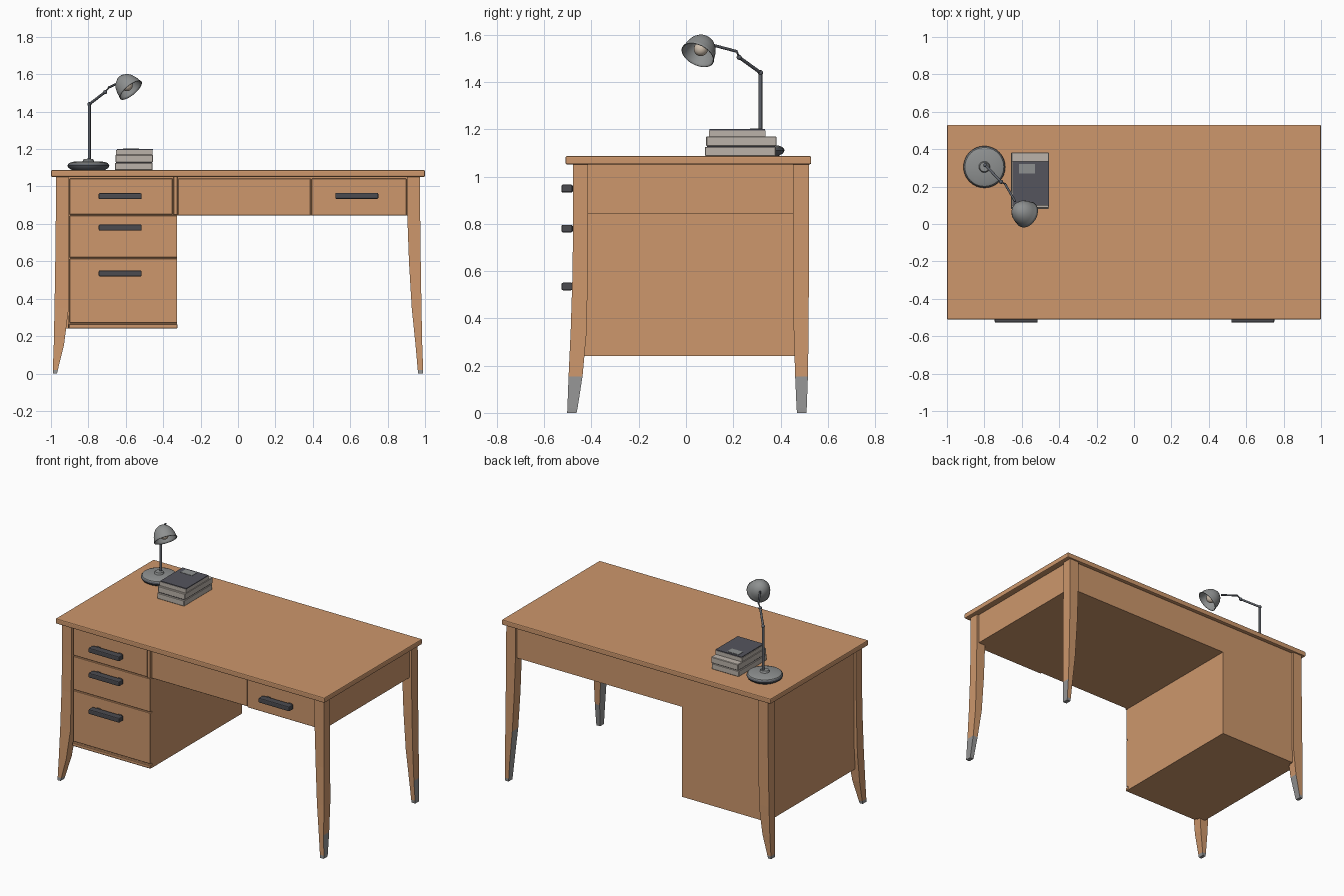
import bpy, bmesh, math
from mathutils import Vector

old = bpy.data.objects.get("Cube")
if old:
    bpy.data.objects.remove(old, do_unlink=True)


def material(name, r, g, b):
    m = bpy.data.materials.new(name)
    m.use_nodes = True
    m.diffuse_color = (r, g, b, 1)
    node = next(n for n in m.node_tree.nodes if n.type == 'BSDF_PRINCIPLED')
    node.inputs["Base Color"].default_value = (r, g, b, 1)
    return m


wood = material("warm_wood", 0.61, 0.31, 0.15)
tip_grey = material("leg_tip_grey", 0.30, 0.30, 0.30)
handle_dark = material("handle_charcoal", 0.07, 0.07, 0.08)
steel = material("blue_grey_steel", 0.11, 0.12, 0.14)
lamp_grey = material("lamp_grey", 0.27, 0.28, 0.28)
bulb_cream = material("bulb_cream", 0.62, 0.52, 0.42)
paper = material("book_paper", 0.50, 0.45, 0.40)
cover_dark = material("book_cover_dark", 0.09, 0.09, 0.11)


def finish(bm, name, mats, smooth=False):
    bmesh.ops.recalc_face_normals(bm, faces=bm.faces)
    mesh = bpy.data.meshes.new(name)
    bm.to_mesh(mesh)
    bm.free()
    for m in mats:
        mesh.materials.append(m)
    ob = bpy.data.objects.new(name, mesh)
    bpy.context.collection.objects.link(ob)
    if smooth:
        bpy.ops.object.select_all(action='DESELECT')
        ob.select_set(True)
        bpy.context.view_layer.objects.active = ob
        bpy.ops.object.shade_smooth_by_angle(angle=math.radians(40))
    return ob


def box(name, x, y, z, mat, bevel=0.0, segments=1):
    bm = bmesh.new()
    bmesh.ops.create_cube(bm, size=1)
    for v in bm.verts:
        v.co = [lo + (hi - lo) * (c + 0.5) for c, (lo, hi) in zip(v.co, (x, y, z))]
    ob = finish(bm, name, [mat])
    if bevel:
        mod = ob.modifiers.new("soft_edges", 'BEVEL')
        mod.width, mod.segments = bevel, segments
    return ob


def lathe(name, profile, origin, axis, mat, steps=32):
    """Turn (radius, height) points about an axis."""
    bm = bmesh.new()
    verts = [bm.verts.new((r, 0, h)) for r, h in profile]
    edges = [bm.edges.new(pair) for pair in zip(verts, verts[1:])]
    bmesh.ops.spin(bm, geom=verts + edges, cent=(0, 0, 0), axis=(0, 0, 1),
                   angle=math.tau, steps=steps, use_duplicate=False)
    bmesh.ops.remove_doubles(bm, verts=bm.verts, dist=0.0001)
    rot = Vector((0, 0, 1)).rotation_difference(Vector(axis))
    for v in bm.verts:
        v.co = rot @ v.co + Vector(origin)
    return finish(bm, name, [mat], True)


def rod(name, a, b, radius, mat):
    a, b = Vector(a), Vector(b)
    n = (b - a).length
    return lathe(name, [(0, 0), (radius, 0), (radius, n), (0, n)], a, (b - a) / n, mat, 12)


def ball(name, centre, radius, mat):
    bm = bmesh.new()
    bmesh.ops.create_uvsphere(bm, u_segments=16, v_segments=10, radius=radius)
    bmesh.ops.translate(bm, vec=centre, verts=bm.verts)
    return finish(bm, name, [mat], True)


# Splayed, tapered legs with grey tips
HEIGHTS = (0, 0.02, 0.155, 0.35, 0.6, 0.85, 1.055)
OUTER_X = (0.99, 0.99, 0.985, 0.981, 0.977, 0.974, 0.973)
INNER_X = {1: (0.963, 0.961, 0.949, 0.929, 0.914, 0.905, 0.903),
           -1: (0.968, 0.963, 0.93, 0.905, 0.905, 0.905, 0.905)}
SIDES_Y = {"front": ((-0.503, -0.502, -0.497, -0.488, -0.48, -0.478, -0.478),
                     (-0.463, -0.459, -0.438, -0.42, -0.416, -0.415, -0.415)),
           "back": ((0.51, 0.511, 0.516, 0.519, 0.52, 0.52, 0.52),
                    (0.47, 0.468, 0.462, 0.456, 0.453, 0.452, 0.452))}


def leg(end, side):
    bm = bmesh.new()
    rings = []
    for z, xo, xi, yo, yi in zip(HEIGHTS, OUTER_X, INNER_X[side], *SIDES_Y[end]):
        rings.append([bm.verts.new((side * x, y, z))
                      for x, y in ((xo, yo), (xi, yo), (xi, yi), (xo, yi))])
    for low, high in zip(rings, rings[1:]):
        for i in range(4):
            j = (i + 1) % 4
            bm.faces.new((low[i], low[j], high[j], high[i]))
    bm.faces.new(rings[0])
    bm.faces.new(rings[-1])
    bmesh.ops.recalc_face_normals(bm, faces=bm.faces)
    for f in bm.faces:
        limit = 0.02
        if side > 0 and abs(f.normal.x) > 0.7:
            limit = 0.155 if f.normal.x > 0 else 0.35
        elif f.normal.y > 0.7 and end == "front" and side > 0:
            limit = 0.155
        elif f.normal.x > 0.7 and end == "back":
            limit = 0.155
        f.material_index = int(f.calc_center_median().z < limit)
    finish(bm, f"{end}_{'left' if side > 0 else 'right'}_leg", [wood, tip_grey])


for end in SIDES_Y:
    for side in (1, -1):
        leg(end, side)

# Desk top, drawer pedestal and apron
box("desk_top", (-1, 1), (-0.51, 0.53), (1.052, 1.087), wood, 0.006, 2)
box("pedestal", (-0.91, -0.325), (-0.45, 0.505), (0.24, 1.055), wood)
box("pedestal_side_panel", (-0.958, -0.9), (-0.43, 0.47), (0.24, 1.055), wood)
box("apron", (-0.33, 0.91), (-0.45, 0.505), (0.845, 1.055), wood)
box("apron_side_panel", (0.9, 0.958), (-0.43, 0.47), (0.845, 1.055), wood)

# Drawer fronts and rails
for name, x, z in (("top_drawer_front", (-0.9, -0.35), (0.85, 1.042)),
                   ("middle_drawer_front", (-0.9, -0.325), (0.62, 0.844)),
                   ("bottom_drawer_front", (-0.9, -0.325), (0.271, 0.614)),
                   ("side_drawer_front", (0.394, 0.9), (0.846, 1.042))):
    box(name, x, (-0.466, -0.44), z, wood, 0.002)
box("centre_drawer_front", (-0.32, 0.388), (-0.456, -0.44), (0.846, 1.042), wood, 0.002)
box("pedestal_bottom_rail", (-0.905, -0.323), (-0.47, -0.44), (0.24, 0.265), wood, 0.004)
box("drawer_divider", (-0.345, -0.323), (-0.472, -0.44), (0.848, 1.052), wood, 0.002)

# Drawer handles: a bar on two short posts
for name, x, z in (("top", -0.63, 0.948), ("middle", -0.63, 0.78),
                   ("bottom", -0.63, 0.535), ("side", 0.635, 0.95)):
    box(name + "_handle", (x - 0.115, x + 0.115), (-0.527, -0.48),
        (z - 0.016, z + 0.016), handle_dark, 0.006, 2)
    for s in (-1, 1):
        box(name + "_handle_post", (x + s * 0.08 - 0.012, x + s * 0.08 + 0.012),
            (-0.485, -0.46), (z - 0.01, z + 0.01), handle_dark)

# Desk lamp: base, jointed stem, shade and bulb
lathe("lamp_base", [(0, 0), (0.085, 0), (0.104, 0.012), (0.11, 0.026), (0.104, 0.038),
                    (0.085, 0.045), (0.03, 0.048), (0.025, 0.06), (0, 0.062)],
      (-0.8, 0.305, 1.087), (0, 0, 1), lamp_grey)
lathe("lamp_base_rim", [(0.086, 0), (0.106, 0.012), (0.112, 0.024), (0.108, 0.034)],
      (-0.8, 0.305, 1.087), (0, 0, 1), steel)
elbow, wrist, neck = (-0.795, 0.315, 1.44), (-0.71, 0.225, 1.505), (-0.635, 0.12, 1.555)
rod("lamp_stem", (-0.795, 0.315, 1.13), elbow, 0.008, steel)
rod("lamp_lower_arm", elbow, wrist, 0.007, steel)
rod("lamp_upper_arm", (-0.69, 0.215, 1.53), neck, 0.006, steel)
rod("lamp_arm_link", wrist, (-0.69, 0.215, 1.53), 0.004, steel)
for name, place in (("elbow", elbow), ("wrist", wrist)):
    ball("lamp_" + name + "_joint", place, 0.011, steel)

mouth = Vector((-0.573, 0.05, 1.515))
up = Vector((-0.595, 0.37, 0.717)).normalized()
shade = lathe("lamp_shade", [(0.074, 0), (0.07, 0.012), (0.066, 0.035), (0.057, 0.06),
                             (0.042, 0.08), (0.022, 0.094), (0, 0.098)], mouth, up, lamp_grey)
wall = shade.modifiers.new("wall", 'SOLIDIFY')
wall.thickness = 0.004
ball("lamp_bulb", mouth + up * 0.035, 0.03, bulb_cream)

# Stack of books
box("bottom_book", (-0.658, -0.457), (0.08, 0.38), (1.087, 1.126), paper, 0.003)
box("middle_book", (-0.655, -0.455), (0.085, 0.383), (1.129, 1.17), paper, 0.003)
box("top_book_pages", (-0.652, -0.457), (0.098, 0.337), (1.17, 1.196), paper)
box("top_book_cover", (-0.648, -0.455), (0.1, 0.335), (1.195, 1.201), cover_dark)
box("bottom_book_gap", (-0.652, -0.461), (0.088, 0.376), (1.125, 1.13), cover_dark)
box("cover_label", (-0.615, -0.53), (0.27, 0.32), (1.2, 1.203), lamp_grey)
